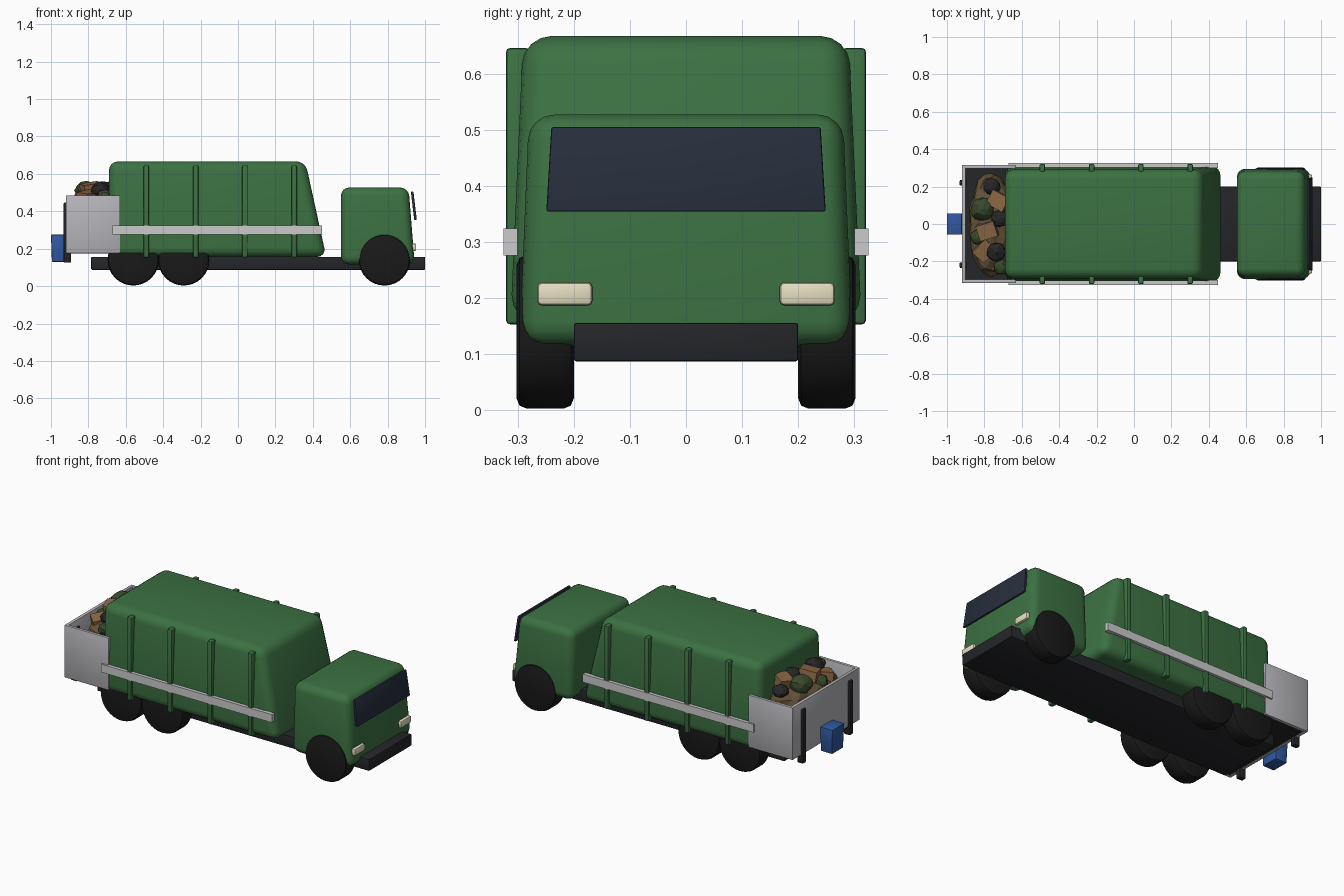
import bpy, math, random
from mathutils import Vector

if "Cube" in bpy.data.objects:
    bpy.data.objects.remove(bpy.data.objects["Cube"])

random.seed(4)


def paint(name, r, g, b):
    m = bpy.data.materials.new(name)
    m.diffuse_color = (r, g, b, 1)
    m.use_nodes = True
    m.node_tree.nodes["Principled BSDF"].inputs["Base Color"].default_value = m.diffuse_color
    return m


GREEN = paint("green_paint", 0.045, 0.165, 0.055)
DARK = paint("dark_metal", 0.018, 0.019, 0.022)
RUBBER = paint("rubber", 0.01, 0.01, 0.01)
GLASS = paint("glass", 0.02, 0.028, 0.045)
LAMP = paint("lamp", 0.80, 0.74, 0.54)
STEEL = paint("steel", 0.47, 0.47, 0.50)
WHITE = paint("stripe_white", 0.75, 0.75, 0.76)
BLUE = paint("bin_blue", 0.03, 0.10, 0.36)
BROWN = paint("heap_brown", 0.13, 0.085, 0.04)
CARD = paint("cardboard", 0.27, 0.14, 0.06)
BAG = paint("bag_black", 0.02, 0.02, 0.02)
BAG_GREEN = paint("bag_green", 0.04, 0.065, 0.025)


def finish(o, mat, bevel=0, segments=2):
    o.data.materials.append(mat)
    bpy.ops.object.select_all(action='DESELECT')
    o.select_set(True)
    bpy.context.view_layer.objects.active = o
    if bevel:
        b = o.modifiers.new("bevel", 'BEVEL')
        b.width, b.segments = bevel, segments
        b.limit_method = 'ANGLE'
        bpy.ops.object.modifier_apply(modifier="bevel")
        bpy.ops.object.shade_smooth_by_angle(angle=math.radians(35))
    return o


def hexa(name, bottom, top, mat, bevel=0, segments=2):
    """Tapered block; bottom and top are (x0, x1, y0, y1, z)."""
    verts = []
    for x0, x1, y0, y1, z in (bottom, top):
        verts += [(x0, y0, z), (x1, y0, z), (x1, y1, z), (x0, y1, z)]
    faces = [(3, 2, 1, 0), (4, 5, 6, 7), (0, 1, 5, 4),
             (1, 2, 6, 5), (2, 3, 7, 6), (3, 0, 4, 7)]
    me = bpy.data.meshes.new(name)
    me.from_pydata(verts, [], faces)
    o = bpy.data.objects.new(name, me)
    bpy.context.collection.objects.link(o)
    return finish(o, mat, bevel, segments)


def box(name, x0, x1, y0, y1, z0, z1, mat, bevel=0, segments=2):
    return hexa(name, (x0, x1, y0, y1, z0), (x0, x1, y0, y1, z1), mat, bevel, segments)


def both(name, x0, x1, y0, y1, z0, z1, mat, bevel=0):
    """Same block on both sides of the truck."""
    box(name + "_left", x0, x1, y0, y1, z0, z1, mat, bevel)
    box(name + "_right", x0, x1, -y1, -y0, z0, z1, mat, bevel)


# chassis, its front end forming the bumper
box("chassis", -0.785, 1.0, -0.2, 0.2, 0.087, 0.156, DARK, 0.005)

# cab
hexa("cab", (0.55, 0.945, -0.297, 0.297, 0.115),
     (0.55, 0.912, -0.28, 0.28, 0.527), GREEN, 0.045, 4)

# windscreen: thin leaning panel
screen = hexa("windscreen", (0.942, 0.956, -0.249, 0.249, 0.354),
              (0.924, 0.938, -0.24, 0.24, 0.505), GLASS, 0.004)
both("headlight", 0.925, 0.953, 0.167, 0.265, 0.187, 0.228, LAMP, 0.008)

# refuse body with sloping front
hexa("refuse_body", (-0.69, 0.472, -0.313, 0.313, 0.156),
     (-0.69, 0.36, -0.29, 0.29, 0.667), GREEN, 0.05, 4)
for i in range(4):
    x = -0.49 + i * 0.2635
    both(f"body_rib_{i}", x - 0.015, x + 0.015, 0.278, 0.321, 0.153, 0.646, GREEN, 0.008)
both("side_stripe", -0.67, 0.45, 0.3, 0.325, 0.276, 0.324, WHITE)

# wheels
for n, x in (("rear", -0.56), ("middle", -0.29), ("front", 0.783)):
    for side, s in (("left", 1), ("right", -1)):
        bpy.ops.mesh.primitive_cylinder_add(
            vertices=32, radius=0.137, depth=0.102,
            location=(x, s * 0.251, 0.14), rotation=(math.pi / 2, 0, 0))
        w = bpy.context.object
        w.name = f"{n}_wheel_{side}"
        finish(w, RUBBER, 0.018, 2)

# open hopper
both("hopper_side", -0.92, -0.63, 0.297, 0.315, 0.175, 0.485, STEEL, 0.003)
box("hopper_back", -0.92, -0.9, -0.3, 0.3, 0.175, 0.485, STEEL, 0.003)
box("hopper_floor", -0.9, -0.63, -0.297, 0.297, 0.177, 0.2, DARK)

# lifting arms and hanging bin
both("lift_arm", -0.932, -0.892, 0.205, 0.235, 0.125, 0.446, DARK, 0.005)
hexa("hanging_bin", (-0.995, -0.92, -0.052, 0.052, 0.13),
     (-1.0, -0.92, -0.057, 0.057, 0.275), BLUE, 0.004)


def lump(name, loc, size, mat, sub=2, noise=0.1):
    bpy.ops.mesh.primitive_ico_sphere_add(subdivisions=sub, radius=1, location=loc)
    o = bpy.context.object
    o.name = name
    for v in o.data.vertices:
        k = 1 + random.uniform(-noise, noise)
        v.co = Vector((v.co.x * size[0], v.co.y * size[1], v.co.z * size[2])) * k
    finish(o, mat)


# rubbish heap with bags and boxes
lump("rubbish_heap", (-0.765, 0, 0.40), (0.115, 0.28, 0.115), BROWN, 3, 0.06)
bags = [(-0.76, 0.2, 0.5, 0.046, BAG), (-0.72, 0.03, 0.525, 0.046, BAG),
        (-0.735, -0.15, 0.515, 0.052, BAG), (-0.81, 0.08, 0.51, 0.064, BAG_GREEN),
        (-0.835, -0.07, 0.475, 0.042, BAG_GREEN), (-0.71, -0.23, 0.485, 0.04, BAG_GREEN)]
for i, (x, y, z, r, m) in enumerate(bags):
    lump(f"rubbish_bag_{i}", (x, y, z), (r, r, r * 0.8), m, 2, 0.08)
cards = [(-0.785, -0.035, 0.52, 0.3), (-0.725, 0.125, 0.52, -0.5), (-0.80, -0.14, 0.475, 0.8)]
for i, (x, y, z, a) in enumerate(cards):
    o = box(f"cardboard_box_{i}", -0.05, 0.05, -0.042, 0.042, -0.03, 0.03, CARD)
    o.location = (x, y, z)
    o.rotation_euler = (0.12, -0.15, a)
